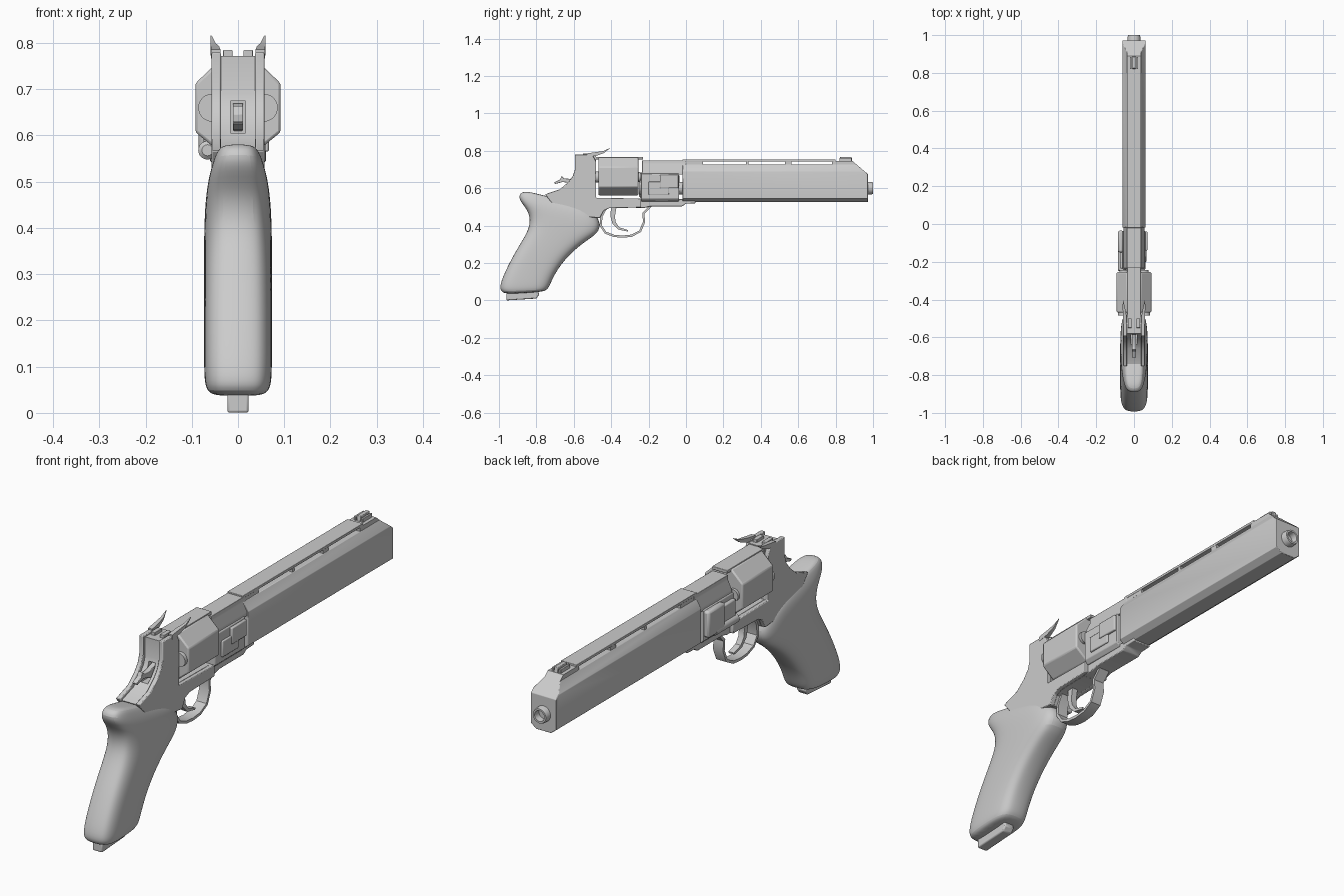
import bpy, bmesh
from math import sin, cos, pi, copysign
from mathutils import Vector

if "Cube" in bpy.data.objects:
    bpy.data.objects.remove(bpy.data.objects["Cube"], do_unlink=True)
parts = []


def loft(name, rings, bevel=0.0, cap=True, cut=None):
    """Skin a list of equal-length closed rings into one mesh object."""
    bm = bmesh.new()
    loops = [[bm.verts.new(p) for p in ring] for ring in rings]
    for a, b in zip(loops, loops[1:]):
        for i in range(len(a)):
            j = (i + 1) % len(a)
            bm.faces.new((a[i], a[j], b[j], b[i]))
    if cap:
        bm.faces.new(loops[0])
        bm.faces.new(loops[-1])
    if cut:
        bmesh.ops.bisect_plane(bm, geom=bm.verts[:] + bm.edges[:] + bm.faces[:],
                               plane_co=cut[0], plane_no=cut[1], clear_outer=True)
        bmesh.ops.holes_fill(bm, edges=[e for e in bm.edges if e.is_boundary])
    bmesh.ops.recalc_face_normals(bm, faces=bm.faces[:])
    mesh = bpy.data.meshes.new(name)
    bm.to_mesh(mesh)
    bm.free()
    ob = bpy.data.objects.new(name, mesh)
    bpy.context.collection.objects.link(ob)
    if bevel:
        mod = ob.modifiers.new("Bevel", 'BEVEL')
        mod.width, mod.segments, mod.limit_method = bevel, 2, 'ANGLE'
    parts.append(ob)
    return ob


def plate(name, outline, x0, x1, bevel=0.0):
    """Side outline (y, z) extruded across x."""
    return loft(name, [[(x, y, z) for y, z in outline] for x in (x0, x1)], bevel)


def box(name, x0, x1, y0, y1, z0, z1, bevel=0.0):
    return plate(name, [(y0, z0), (y1, z0), (y1, z1), (y0, z1)], x0, x1, bevel)


def prism(name, half, y0, y1, bevel=0.0, cut=None):
    """Mirrored cross-section (x, z) extruded along y."""
    section = half + [(-x, z) for x, z in reversed(half)]
    return loft(name, [[(x, y, z) for x, z in section] for y in (y0, y1)], bevel, cut=cut)


def lathe(name, profile, x, z, cap=True, sides=32):
    """Radius profile (r, y) turned about an axis along y."""
    turn = [2 * pi * i / sides for i in range(sides)]
    return loft(name, [[(x + r * cos(t), y, z + r * sin(t)) for t in turn]
                       for r, y in profile], cap=cap)


def band(name, path, hw, thick):
    """Flat strip with (y, z) path; thickness may taper."""
    n, rings = len(path), []
    for i, p in enumerate(path):
        d = Vector(path[min(i + 1, n - 1)]) - Vector(path[max(i - 1, 0)])
        d.normalize()
        t = thick[0] + (thick[1] - thick[0]) * i / (n - 1)
        off = Vector((-d.y, d.x)) * t / 2
        a, b = Vector(p) + off, Vector(p) - off
        rings.append([(-hw, *a), (hw, *a), (hw, *b), (-hw, *b)])
    return loft(name, rings)


# Grip: rounded sections between back and front points, with half width
grip_sections = [
    ((-.955, .033), (-.77, .045), .055), ((-.99, .045), (-.74, .057), .07),
    ((-.998, .075), (-.725, .085), .074), ((-.975, .14), (-.70, .145), .074),
    ((-.92, .25), (-.635, .235), .074), ((-.86, .345), (-.54, .315), .074),
    ((-.832, .41), (-.465, .36), .074), ((-.842, .475), (-.455, .415), .072),
    ((-.885, .525), (-.485, .465), .066), ((-.898, .56), (-.54, .495), .056),
    ((-.875, .583), (-.63, .53), .046), ((-.83, .58), (-.70, .545), .03)]
rings = []
for back, front, hw in grip_sections:
    mid, arm = (Vector(back) + Vector(front)) / 2, (Vector(front) - Vector(back)) / 2
    ring = []
    for i in range(20):
        c, s = cos(2 * pi * i / 20), sin(2 * pi * i / 20)
        y, z = mid + arm * copysign(abs(c) ** .6, c)
        ring.append((hw * copysign(abs(s) ** .6, s), y, z))
    rings.append(ring)
grip = loft("grip", rings)
grip.modifiers.new("Subdivision", 'SUBSURF').levels = 2
grip.modifiers["Subdivision"].render_levels = 2
plate("grip_base_tab", [(-.96, .0), (-.80, .01), (-.785, .03), (-.79, .05), (-.96, .045)],
      -.023, .023, .005)

# Rear frame: recessed core between two raised side plates
rear_edge = [(-.594, .78), (-.594, .70), (-.605, .665), (-.63, .632),
             (-.674, .594), (-.754, .567)]
lower_edge = [(-.70, .50), (-.556, .45), (-.46, .44), (-.44, .48), (-.41, .493),
              (-.24, .497), (-.24, .545), (-.48, .548)]
core = plate("frame_core", [(y + .014, z - .008) for y, z in rear_edge] + lower_edge
             + [(-.48, .772)], -.038, .038)
for side, s in (("left", 1), ("right", -1)):
    plate(side + "_frame_plate", rear_edge + lower_edge + [(-.48, .74), (-.50, .78)],
          s * .037, s * .057, .003)
    # Pointed sight wing
    wing = [(.048, -.53, .776, .010, .010), (.050, -.48, .783, .009, .010),
            (.054, -.44, .793, .006, .006), (.058, -.405, .815, .001, .001)]
    loft(side + "_sight_wing", [[(s * (x + i * hx), y, z + k * hz) for i, k in
                                 ((-1, -1), (1, -1), (1, 1), (-1, 1))]
                                for x, y, z, hx, hz in wing])
    box(side + "_rear_sight_block", s * .012, s * .032, -.55, -.50, .765, .785, .002)
    # Chamber rims at both ends of the cylinder
    lathe(side + "_rear_chamber_rim", [(.03, -.484), (.03, -.465)], s * .056, .66)
    lathe(side + "_front_chamber_rim", [(.026, -.26), (.026, -.243)], s * .052, .66)

# Hammer and its slot
slot = box("hammer_slot_cutter", -.016, .016, -.75, -.555, .605, .675)
parts.remove(slot)
slot.hide_render = True
slot.hide_set(True)
mod = core.modifiers.new("Slot", 'BOOLEAN')
mod.operation, mod.object, mod.solver = 'DIFFERENCE', slot, 'EXACT'
plate("hammer", [(-.56, .61), (-.60, .612), (-.635, .63), (-.66, .633), (-.70, .622),
                 (-.708, .630), (-.675, .645), (-.665, .665), (-.652, .652),
                 (-.62, .650), (-.56, .67)], -.011, .011, .002)

# Faceted cylinder with its axle
prism("cylinder", [(.037, .562), (.092, .607), (.092, .713), (.037, .765)],
      -.468, -.255, .006)
lathe("cylinder_axle", [(.02, -.50), (.02, -.22)], 0, .66)
box("top_strap", -.036, .036, -.50, -.23, .754, .768, .002)

# Trigger and guard
band("trigger_guard", [(-.43, .49), (-.452, .45), (-.456, .40), (-.43, .362),
                       (-.385, .345), (-.34, .341), (-.29, .346), (-.245, .37),
                       (-.224, .42), (-.228, .465), (-.19, .505)], .024, (.012, .012))
band("trigger", [(-.385, .51), (-.392, .45), (-.385, .415), (-.36, .385), (-.31, .372)],
     .013, (.03, .008))

# Front frame block, belly and side fittings
prism("front_frame_block", [(.045, .53), (.06, .545), (.06, .675), (.037, .685)],
      -.24, -.037, .003)
plate("frame_belly", [(-.27, .545), (-.27, .495), (-.22, .495), (-.19, .503), (-.02, .503),
                      (.0, .517), (.05, .519), (.05, .54)], -.042, .042, .003)
box("right_side_plate", -.075, -.055, -.235, -.14, .56, .655, .005)
box("release_lever", -.085, -.055, -.15, -.035, .56, .675, .01)
lathe("crane_pin", [(.012, -.25), (.02, -.243), (.02, -.09), (.012, -.08)], -.066, .568)
box("left_side_panel", .055, .067, -.20, -.09, .565, .635, .004)
box("left_front_panel", .055, .071, -.14, -.04, .60, .67, .004)

# Barrel shroud with sloped muzzle top, and the upper bridge back to the frame
slope = ((0, .893, .743), (0, .65, .76))
prism("barrel_shroud", [(.035, .525), (.061, .545), (.061, .69), (.037, .727)],
      -.018, .972, .002, cut=slope)
prism("barrel_bridge", [(.055, .672), (.055, .69), (.037, .727), (.037, .748)],
      -.235, .0, .002)
lathe("muzzle_tube", [(.034, -.25), (.034, .99), (.031, 1.0), (.023, 1.0), (.021, .99),
                      (.021, .85), (.001, .85)], 0, .60)

# Ventilated rib
box("rib_strip", -.037, .037, -.02, .80, .742, .754, .002)
for i, (y0, y1) in enumerate([(-.02, .09), (.32, .335), (.53, .565), (.78, .80)]):
    box("rib_post_%d" % (i + 1), -.036, .036, y0, y1, .72, .745)
prism("rib_front", [(.037, .715), (.037, .746)], .79, .96, cut=slope)

# Front sight with its side rails
plate("front_sight", [(.82, .74), (.89, .74), (.885, .768), (.825, .768)], -.009, .009, .002)
for side, s in (("left", 1), ("right", -1)):
    box(side + "_sight_rail", s * .012, s * .022, .82, .885, .74, .762, .002)

# Smooth shading with sharp edges kept
bpy.ops.object.select_all(action='DESELECT')
for ob in parts:
    ob.select_set(True)
bpy.context.view_layer.objects.active = grip
bpy.ops.object.shade_smooth_by_angle(angle=.6)
bpy.ops.object.select_all(action='DESELECT')
